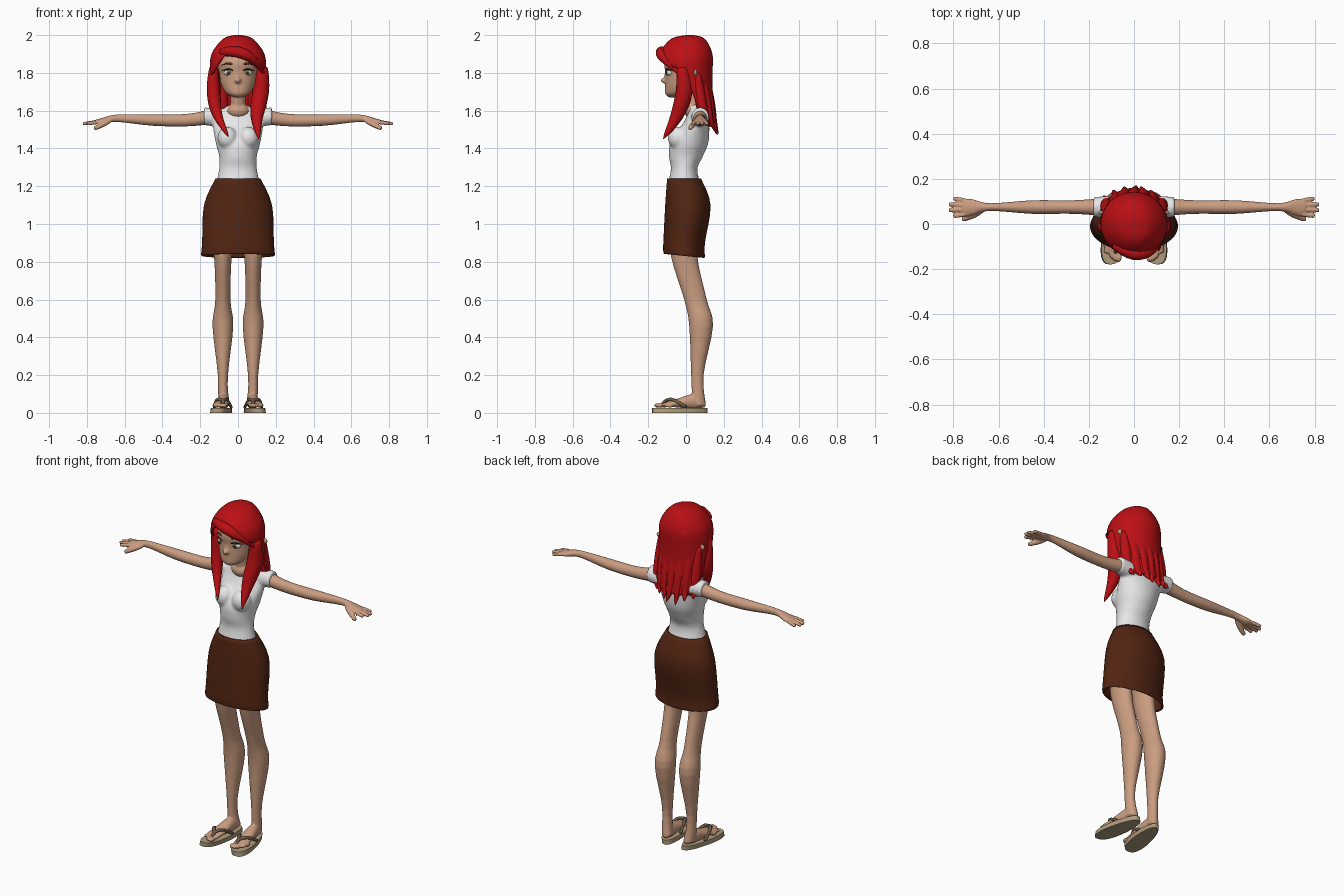
import bpy, bmesh, math, random
from mathutils import Matrix, Vector

random.seed(4)
cube = bpy.data.objects.get("Cube")
if cube:
    bpy.data.objects.remove(cube, do_unlink=True)


def material(name, *rgb):
    mat = bpy.data.materials.new(name)
    mat.use_nodes = True
    mat.diffuse_color = (*rgb, 1)
    shader = mat.node_tree.nodes["Principled BSDF"]
    shader.inputs["Base Color"].default_value = (*rgb, 1)
    shader.inputs["Roughness"].default_value = .6
    return mat


skin = material("skin", .6, .34, .22)
red_hair = material("red hair", .5, .005, .007)
white_cloth = material("white cloth", .8, .8, .8)
brown_cloth = material("brown cloth", .085, .018, .006)
tan_sole = material("tan sole", .42, .33, .2)
strap_brown = material("strap brown", .16, .11, .07)
eye_white = material("eye white", .75, .75, .72)
grey_green = material("grey green", .16, .2, .13)
near_black = material("near black", .02, .01, .01)
lip_pink = material("lip pink", .5, .2, .15)


def smooth_rows(rows, steps=4):
    """Fill in rows along a spline that passes through each given row."""
    rows = [Vector(row) for row in rows]
    padded = [rows[0], *rows, rows[-1]]
    filled = []
    for before, start, end, after in zip(padded, padded[1:], padded[2:], padded[3:]):
        leave, arrive = (end - before) / 2, (after - start) / 2
        for step in range(steps):
            t = step / steps
            ease = t * t * (3 - 2 * t)
            filled.append(start.lerp(end, ease) + leave * t * (1 - t) ** 2
                          - arrive * t * t * (1 - t))
    return filled + [rows[-1]]


def skin_rings(bm, rings, capped=True):
    """Bridge equal rings of vertices into a tube."""
    for low, high in zip(rings, rings[1:]):
        for i in range(len(low)):
            bm.faces.new((low[i - 1], low[i], high[i], high[i - 1]))
    if capped:
        bm.faces.new(rings[0])
        bm.faces.new(rings[-1])


def loft(bm, axis, fixed, rows, seg=32, capped=True):
    """Elliptical rings along an axis; a row is (place, centre, radius, radius)."""
    rings = []
    for place, centre, wide, deep in smooth_rows(rows):
        ring = []
        for i in range(seg):
            turn = math.tau * i / seg
            co = [fixed + wide * math.cos(turn), centre + deep * math.sin(turn)]
            co.insert("xyz".index(axis), place)
            ring.append(bm.verts.new(co))
        rings.append(ring)
    skin_rings(bm, rings, capped)


def strand(bm, points, size, length=1, seg=12):
    """Round tube along a path that swells, then tapers; a short length stays blunt."""
    path = smooth_rows(points)
    rings = []
    for k, point in enumerate(path):
        along = path[min(k + 1, len(path) - 1)] - path[max(k - 1, 0)]
        side = along.cross(Vector((1, -2, 2))).normalized()
        up = along.cross(side).normalized()
        swell = math.sin(math.pi * (.2 + .79 * length * k / (len(path) - 1)))
        turns = [math.tau * i / seg for i in range(seg)]
        rings.append([bm.verts.new(point + size * swell * (side * math.cos(t) + up * math.sin(t)))
                      for t in turns])
    skin_rings(bm, rings)


def ball(bm, centre, radii):
    place = Matrix.Translation(centre) @ Matrix.Diagonal((*radii, 1))
    bmesh.ops.create_uvsphere(bm, u_segments=20, v_segments=12, radius=1, matrix=place)


def splay(bm):
    """Turn the feet slightly outward, fading out above the ankle."""
    for v in bm.verts:
        v.co.x -= .16 * v.co.y * max(0, 1 - 8 * v.co.z)


def finish(bm, name, mat, blend=0, soften=0, mirror=False, wall=0, smooth=True):
    """Turn the mesh into an object; blend fuses overlapping volumes into one surface."""
    bmesh.ops.recalc_face_normals(bm, faces=bm.faces)
    for face in bm.faces:
        face.smooth = smooth
    mesh = bpy.data.meshes.new(name)
    bm.to_mesh(mesh)
    bm.free()
    mesh.materials.append(mat)
    obj = bpy.data.objects.new(name, mesh)
    bpy.context.collection.objects.link(obj)
    if blend:
        remesh = obj.modifiers.new("blend", "REMESH")
        remesh.mode = "VOXEL"
        remesh.voxel_size = blend
        remesh.use_smooth_shade = True
    if soften:
        obj.modifiers.new("soften", "SMOOTH").iterations = soften
    if wall:
        obj.modifiers.new("wall", "SOLIDIFY").thickness = wall
    if mirror:
        obj.modifiers.new("mirror", "MIRROR")


# Head with neck, nose and ears
bm = bmesh.new()
loft(bm, "z", 0, [(1.67, -.06, .02, .03), (1.69, -.05, .06, .06), (1.74, -.02, .09, .09),
                  (1.8, -.01, .1, .1), (1.87, 0, .11, .11), (1.96, .01, .04, .05)])
loft(bm, "z", 0, [(1.54, .05, .04, .04), (1.75, .03, .04, .05)])
ball(bm, (0, .03, 1.6), (.06, .04, .04))
ball(bm, (0, -.11, 1.76), (.017, .025, .016))
ball(bm, (0, -.1, 1.78), (.01, .015, .03))
for side in (-1, 1):
    ball(bm, (side * .13, .05, 1.8), (.03, .01, .02))
finish(bm, "head", skin, blend=.006, soften=2)

# Eyes, each layer a little further forward and smaller
for name, mat, y, radii in (("eyes", eye_white, -.08, (.024, .024, .016)),
                            ("irises", grey_green, -.102, (.011, .005, .012)),
                            ("pupils", near_black, -.105, (.005, .004, .006))):
    bm = bmesh.new()
    ball(bm, (.05, y, 1.8), radii)
    finish(bm, name, mat, mirror=True)

# Brows and lashes share one arch at two heights
for name, mat, z, size in (("eyebrows", brown_cloth, 1.84, .007),
                           ("eyelashes", near_black, 1.81, .004)):
    bm = bmesh.new()
    strand(bm, [(.02, -.105, z), (.05, -.1, z + .01), (.09, -.07, z)], size)
    finish(bm, name, mat, mirror=True)

# Lips
bm = bmesh.new()
for z, half in ((1.73, .03), (1.72, .024)):
    ball(bm, (0, -.1, z), (half, .008, .005))
finish(bm, "lips", lip_pink)

# Hair shell, cut open around the face
bm = bmesh.new()
loft(bm, "z", 0, [(2, .02, .02, .02), (1.98, .01, .08, .09), (1.9, 0, .14, .14),
                  (1.8, 0, .15, .14), (1.7, .01, .15, .13), (1.6, .05, .15, .1),
                  (1.53, .09, .11, .07)], seg=48, capped=False)
parting = Vector((-.06, 0, 1.915))
planes = [(parting, Vector((.45, 0, 1))), (parting, Vector((-1.5, 0, 1))),
          (Vector((0, 0, 1.8)), Vector((0, 1, .35)))]
for point, normal in planes:
    bmesh.ops.bisect_plane(bm, geom=bm.verts[:] + bm.edges[:] + bm.faces[:],
                           plane_co=point, plane_no=normal)
opening = [face for face in bm.faces
           if all((face.calc_center_median() - point).dot(normal) < 0
                  for point, normal in planes)]
bmesh.ops.delete(bm, geom=opening, context="FACES")
crown = min((e for e in bm.edges if e.is_boundary),
            key=lambda e: -e.verts[0].co.z)
ring = [e for e in bm.edges if e.is_boundary
        and abs(e.verts[0].co.z - crown.verts[0].co.z) < .001]
bmesh.ops.holes_fill(bm, edges=ring)
finish(bm, "hair_shell", red_hair, wall=.012)

# Swept fringe
bm = bmesh.new()
strand(bm, [(-.09, -.09, 1.91), (0, -.13, 1.91), (.08, -.11, 1.87), (.15, -.02, 1.78)], .03)
finish(bm, "fringe", red_hair)

# Long locks falling in front of the shoulders
bm = bmesh.new()
strand(bm, [(-.13, -.02, 1.83), (-.13, -.01, 1.7), (-.11, -.04, 1.58), (-.05, -.12, 1.46)], .035)
strand(bm, [(.13, -.02, 1.83), (.12, -.01, 1.7), (.1, -.05, 1.57), (.11, -.12, 1.45)], .045)
finish(bm, "front_locks", red_hair)

# Tapered locks down the back, curving round the head
bm = bmesh.new()
for i in range(-3, 4):
    x = i * .04
    y = .12 - 3 * x * x
    tip = 1.46 + .02 * abs(i) + random.uniform(-.01, .02)
    strand(bm, [(x, y - .02, 1.8), (x, y, 1.66), (x, y + .02, 1.56),
                (x + random.uniform(-.02, .02), y + .05, tip)], .03)
finish(bm, "back_locks", red_hair)

# Shirt with short sleeves
bm = bmesh.new()
loft(bm, "z", 0, [(1.2, -.01, .12, .09), (1.29, -.01, .1, .07), (1.36, 0, .1, .09),
                  (1.44, .02, .12, .1), (1.56, .06, .13, .06), (1.63, .05, .05, .04)])
for side in (-1, 1):
    ball(bm, (side * .055, -.04, 1.455), (.054, .057, .06))
    loft(bm, "x", .075, [(side * .06, 1.56, .05, .05), (side * .18, 1.57, .045, .047)])
finish(bm, "shirt", white_cloth, blend=.008, soften=4)

# Skirt, open at the hem and dipping at the back
bm = bmesh.new()
loft(bm, "z", 0, [(1.24, -.01, .12, .09), (1.1, .01, .18, .12), (.9, -.01, .19, .11),
                  (.84, -.01, .195, .11), (.83, -.01, .19, .105)], seg=48, capped=False)
for v in bm.verts:
    if v.co.z < .88:
        v.co.z -= .1 * v.co.y
finish(bm, "skirt", brown_cloth, wall=.01)

# Arms, with fanned fingers and a thumb
bm = bmesh.new()
loft(bm, "x", .075, [(.13, 1.57, .04, .04), (.27, 1.55, .03, .033), (.45, 1.55, .03, .03),
                     (.64, 1.56, .017, .02), (.72, 1.545, .036, .016), (.76, 1.54, .03, .01)])
for i, reach in enumerate((.8, .82, .82, .8)):
    strand(bm, [(.72, .046 + .018 * i, 1.545), (reach, .035 + .026 * i, 1.53)], .01, length=.6)
strand(bm, [(.67, .06, 1.55), (.71, .04, 1.53), (.76, .02, 1.505)], .014, length=.7)
finish(bm, "arms", skin, blend=.005, mirror=True)

# Legs and feet with toes
bm = bmesh.new()
loft(bm, "z", .08, [(.98, 0, .07, .08), (.83, -.01, .047, .07), (.6, .05, .04, .06),
                    (.46, .08, .055, .063), (.2, .06, .027, .033), (.04, .07, .03, .036)])
loft(bm, "y", .08, [(.1, .05, .02, .02), (.04, .06, .03, .04),
                    (-.06, .05, .04, .02), (-.13, .04, .04, .01)])
for i in range(5):
    ball(bm, (.05 + .016 * i, -.15 + .004 * i * i, .04), (.012, .02, .012))
splay(bm)
finish(bm, "legs", skin, blend=.006, soften=1, mirror=True)

# Sandal soles, wider toward the toes
bm = bmesh.new()
outline = []
for i in range(36):
    turn = math.tau * i / 36
    y = -.032 + .147 * math.cos(turn)
    width = (.05 - .06 * y) * math.copysign(abs(math.sin(turn)) ** .75, math.sin(turn))
    outline.append(bm.verts.new((.08 + width, y, 0)))
raised = bmesh.ops.extrude_face_region(bm, geom=[bm.faces.new(outline)])["geom"]
for v in raised:
    if isinstance(v, bmesh.types.BMVert):
        v.co.z = .026
splay(bm)
finish(bm, "sandal_soles", tan_sole, mirror=True, smooth=False)

# Sandal straps meeting between the toes
bm = bmesh.new()
for side in (-1, 1):
    strand(bm, [(.07, -.13, .04), (.07, -.11, .063), (.08 + side * .025, -.07, .07),
                (.08 + side * .045, 0, .03)], .009, length=.6)
splay(bm)
finish(bm, "sandal_straps", strap_brown, mirror=True)
